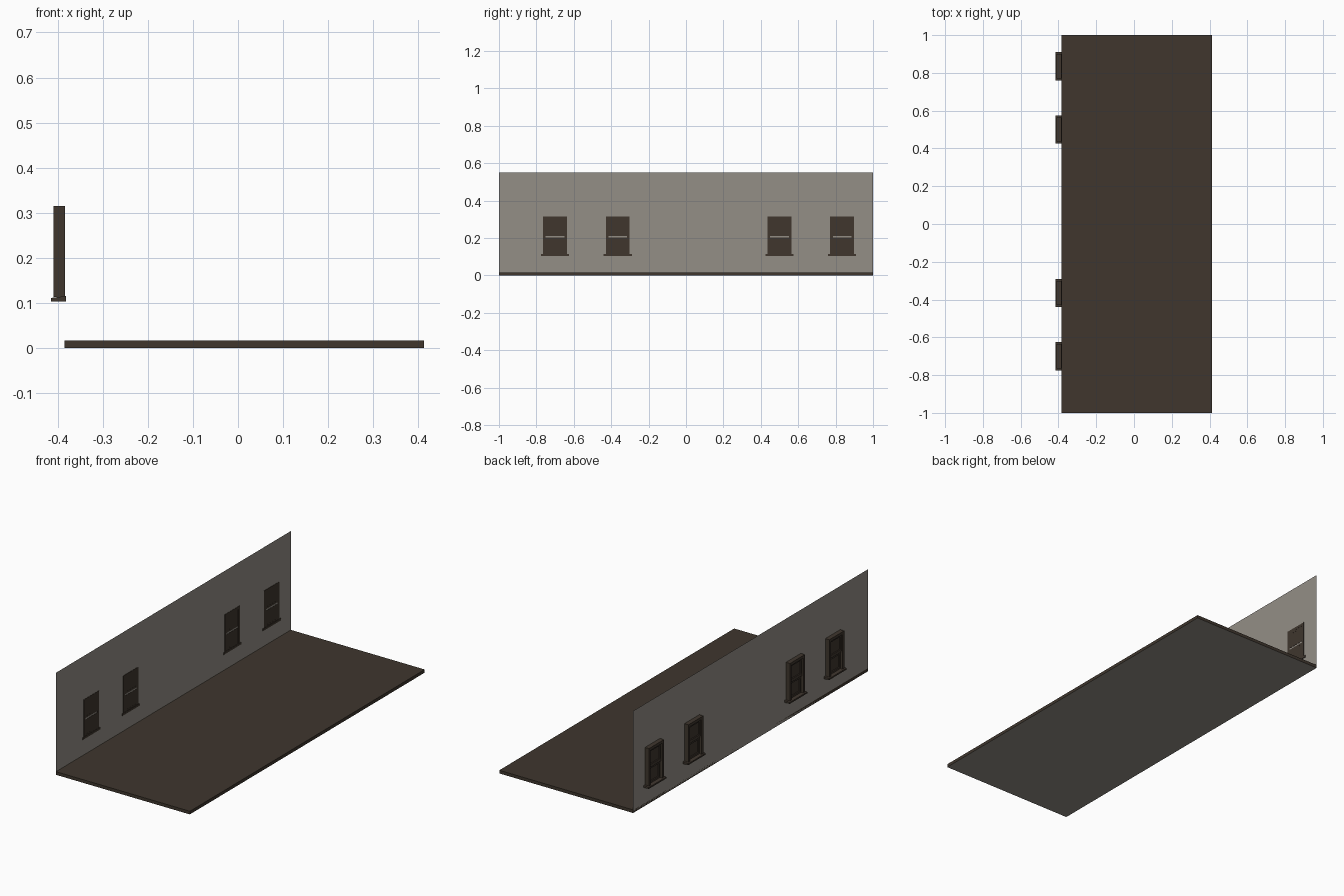
import bpy, bmesh

if "Cube" in bpy.data.objects:
    bpy.data.objects.remove(bpy.data.objects["Cube"])

WALL_X = -0.385


def material(name, rgb):
    m = bpy.data.materials.new(name)
    m.diffuse_color = (*rgb, 1.0)
    m.use_nodes = True
    m.node_tree.nodes["Principled BSDF"].inputs["Base Color"].default_value = m.diffuse_color
    return m


brown = material("dark_brown", (0.050, 0.037, 0.027))
grey = material("warm_grey", (0.296, 0.274, 0.240))


def finish(name, bm, mats):
    me = bpy.data.meshes.new(name)
    bm.to_mesh(me)
    bm.free()
    for m in mats:
        me.materials.append(m)
    ob = bpy.data.objects.new(name, me)
    bpy.context.collection.objects.link(ob)
    return ob


def add_box(bm, x, y, z):
    """Box spanning three (low, high) ranges."""
    verts = bmesh.ops.create_cube(bm, size=1)["verts"]
    for v in verts:
        v.co = [(r[0] + r[1]) / 2 + c * (r[1] - r[0]) for r, c in zip((x, y, z), v.co)]
    return verts


# floor slab, brown with a grey underside
bm = bmesh.new()
add_box(bm, (WALL_X, 0.413), (-1, 1), (0, 0.017))
bm.normal_update()
for f in bm.faces:
    f.material_index = 1 if f.normal.z < -0.5 else 0
finish("floor_slab", bm, [brown, grey])

# paper-thin wall standing on the long left edge
bm = bmesh.new()
bm.faces.new([bm.verts.new((WALL_X, y, z))
              for y, z in ((-1, 0), (1, 0), (1, 0.55), (-1, 0.55))])
finish("wall", bm, [grey])


def window(name, cy):
    inner = WALL_X + 0.0015

    def part(label, boxes):
        bm = bmesh.new()
        for x, y, z in boxes:
            add_box(bm, x, (cy + y[0], cy + y[1]), z)
        return finish(f"{name}_{label}", bm, [brown])

    # outer casing: two jambs and a head
    x = (-0.409, inner)
    part("casing", [(x, (-0.064, -0.050), (0.113, 0.315)),
                    (x, (0.050, 0.064), (0.113, 0.315)),
                    (x, (-0.050, 0.050), (0.300, 0.315))])

    # sill with a sloped top
    bm = bmesh.new()
    for v in add_box(bm, (-0.415, -0.382), (cy - 0.075, cy + 0.075), (0.103, 0.115)):
        if v.co.z > 0.11 and v.co.x < -0.4:
            v.co.z = 0.111
    finish(f"{name}_sill", bm, [brown])

    # two sashes, the upper one set further out; a slit of wall shows between
    for label, xo, z0, z1 in (("lower_sash", -0.396, 0.113, 0.202),
                              ("upper_sash", -0.402, 0.210, 0.300)):
        x = (xo, inner - 0.0005)
        part(label, [(x, (-0.050, -0.040), (z0, z1)),
                     (x, (0.040, 0.050), (z0, z1)),
                     (x, (-0.040, 0.040), (z0, z0 + 0.010)),
                     (x, (-0.040, 0.040), (z1 - 0.010, z1))])
        part(label + "_pane", [((xo + 0.006, inner - 0.001), (-0.040, 0.040),
                                (z0 + 0.010, z1 - 0.010))])
    # meeting rail, outside only
    part("meeting_rail", [((-0.400, WALL_X - 0.001), (-0.050, 0.050), (0.202, 0.210))])


for i, cy in enumerate((-0.70, -0.365, 0.50, 0.835)):
    window(f"window_{i + 1}", cy)
